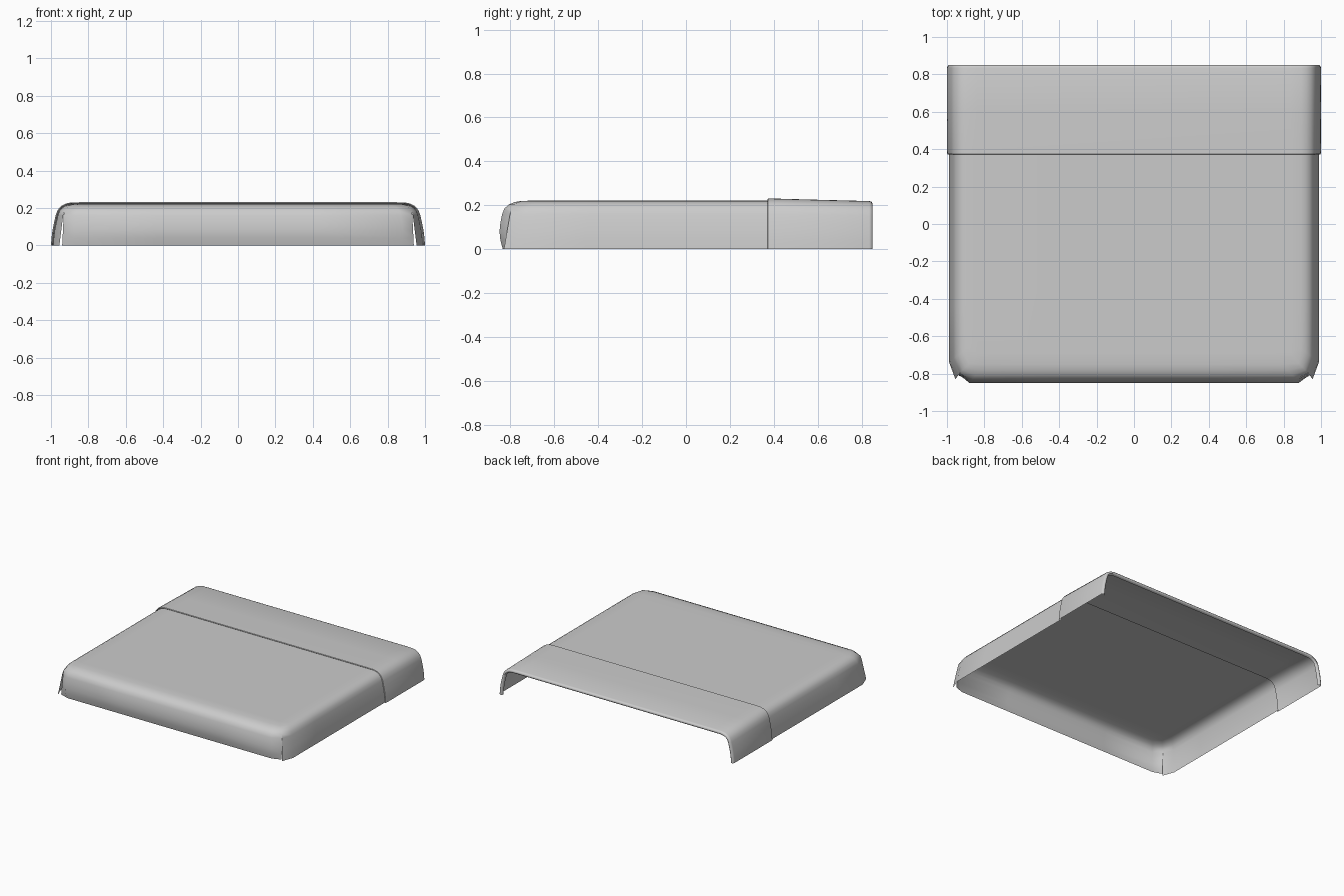
import bpy, bmesh, math
from mathutils import Vector

if "Cube" in bpy.data.objects:
    bpy.data.objects.remove(bpy.data.objects["Cube"])

# Drape profile from hem to top: (side inset, height, front inset)
LEVELS = [(0, 0, .015), (.003, .04, .004), (.008, .08, 0), (.016, .12, .004),
          (.025, .16, .012), (.034, .185, .022), (.050, .203, .042),
          (.070, .214, .068), (.095, .220, .100), (.150, .221, .160)]
HALF_W, FRONT, JOIN = .988, -.85, .39
CORNER = [(.93, -.795), (.915, -.78), (.90, -.765), (.88, -.745), (.838, -.69)]


def finish(bm, name):
    bmesh.ops.remove_doubles(bm, verts=bm.verts, dist=1e-4)
    bmesh.ops.recalc_face_normals(bm, faces=bm.faces)
    big = max(bm.faces, key=lambda f: f.calc_area())
    if big.normal.z < 0:
        bmesh.ops.reverse_faces(bm, faces=bm.faces)
    me = bpy.data.meshes.new(name)
    bm.to_mesh(me)
    bm.free()
    ob = bpy.data.objects.new(name, me)
    bpy.context.collection.objects.link(ob)
    bpy.ops.object.select_all(action='DESELECT')
    ob.select_set(True)
    bpy.context.view_layer.objects.active = ob
    bpy.ops.object.shade_smooth_by_angle(angle=math.radians(40))


def grid(bm, rows):
    vs = [[bm.verts.new(p) for p in r] for r in rows]
    for a, b in zip(vs, vs[1:]):
        for i in range(len(a) - 1):
            bm.faces.new((a[i], a[i + 1], b[i + 1], b[i]))
    return vs


def corner(k, tip):
    # loose flap ends below, a shared rounded corner above
    if k >= 5:
        return CORNER[k - 5]
    t = k / 5
    return tuple(a + (b - a) * t for a, b in zip(tip, CORNER[0]))


# Blanket: side flaps, front flap and flat top
side, front = [], []
for k, (si, z, fi) in enumerate(LEVELS):
    x, y = HALF_W - si, FRONT + fi
    ye, xe = -.74 + .8 * si, .88 - .8 * fi
    cs, cf = corner(k, (.955, -.83)), corner(k, (.94, -.81))
    side.append([Vector((x, JOIN + (ye - JOIN) * i / 4, z)) for i in range(5)]
                + [Vector((*cs, z))])
    front.append([Vector((cf[0], cf[1], z))]
                 + [Vector((xe * i / 2, y, z)) for i in (2, 1, 0, -1, -2)]
                 + [Vector((-cf[0], cf[1], z))])
bm = bmesh.new()
right = grid(bm, side)
left = grid(bm, [[Vector((-p.x, p.y, p.z)) for p in r] for r in side])
mid = grid(bm, front)
bm.faces.new(right[-1] + mid[-1][1:-1] + left[-1][::-1])
finish(bm, "blanket")

# Turned-back band: the same drape swept back, stepped out, with a rolled hem
base = [Vector((HALF_W - s, z)) for s, z, _ in LEVELS]
outline = base + [Vector((-p.x, p.y)) for p in reversed(base)]


def section(y, off, drop):
    pts = []
    for i, p in enumerate(outline):
        t = outline[min(i + 1, len(outline) - 1)] - outline[max(i - 1, 0)]
        n = Vector((t.y, -t.x)).normalized()
        q = p + n * off
        pts.append((q.x, y, max(0, q.y - drop * p.y / .221)))
    return pts


bm = bmesh.new()
grid(bm, [section(*s) for s in (
    (.390, 0, 0), (.376, .002, 0), (.372, .006, 0), (.374, .010, 0),
    (.382, .012, .002), (.60, .012, .008), (.835, .012, .014),
    (.845, .009, .014), (.850, .002, .014), (.850, -.006, .014),
    (.845, -.012, .014), (.832, -.015, .014))])
finish(bm, "folded_band")
